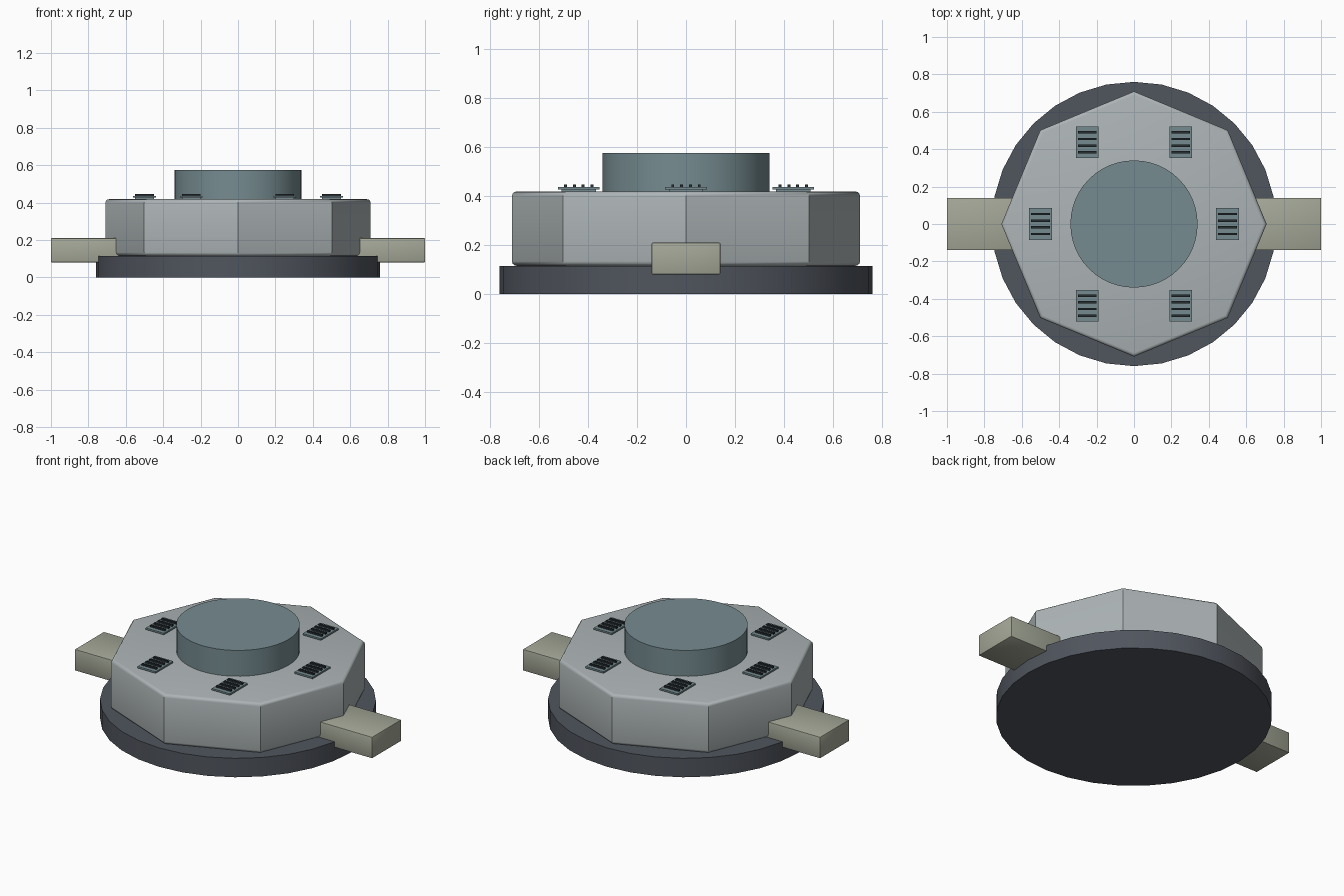
import bpy
import bmesh
import math
from mathutils import Matrix

cube = bpy.data.objects.get("Cube")
if cube:
    bpy.data.objects.remove(cube, do_unlink=True)


def material(name, rgb):
    m = bpy.data.materials.new(name)
    m.use_nodes = True
    m.diffuse_color = (*rgb, 1)
    m.node_tree.nodes["Principled BSDF"].inputs["Base Color"].default_value = (*rgb, 1)
    return m


light_grey = material("light grey", (0.42, 0.46, 0.47))
dark_slate = material("dark slate", (0.08, 0.09, 0.11))
teal_grey = material("teal grey", (0.18, 0.26, 0.28))
khaki = material("khaki grey", (0.37, 0.39, 0.31))
near_black = material("near black", (0.02, 0.026, 0.03))


def finish(name, bm, mat, smooth=True):
    mesh = bpy.data.meshes.new(name)
    bm.to_mesh(mesh)
    bm.free()
    mesh.materials.append(mat)
    ob = bpy.data.objects.new(name, mesh)
    bpy.context.collection.objects.link(ob)
    if smooth:
        bpy.ops.object.select_all(action="DESELECT")
        ob.select_set(True)
        bpy.context.view_layer.objects.active = ob
        bpy.ops.object.shade_smooth_by_angle(angle=math.radians(32))
    return ob


def disc(name, radius, bottom, top, sides, mat, rim=0):
    bm = bmesh.new()
    bmesh.ops.create_cone(bm, cap_ends=True, segments=sides, radius1=radius, radius2=radius,
                          depth=top - bottom, matrix=Matrix.Translation((0, 0, (top + bottom) / 2)))
    if rim:
        # round only the top and bottom rims, the upright corners stay crisp
        edges = [e for e in bm.edges if abs(e.verts[0].co.z - e.verts[1].co.z) < 0.001]
        bmesh.ops.bevel(bm, geom=edges, offset=rim, segments=3, profile=0.5, affect="EDGES")
    return finish(name, bm, mat)


def box(name, centre, size, mat, bevel=0):
    bm = bmesh.new()
    bmesh.ops.create_cube(bm, size=1, matrix=Matrix.Translation(centre) @ Matrix.Diagonal((*size, 1)))
    if bevel:
        bmesh.ops.bevel(bm, geom=bm.edges[:], offset=bevel, segments=2, profile=0.5, affect="EDGES")
    return finish(name, bm, mat, smooth=bool(bevel))


# Stacked body
disc("base_disc", 0.76, 0, 0.115, 32, dark_slate)
disc("octagonal_body", 0.709, 0.115, 0.418, 8, light_grey, rim=0.018)
disc("top_drum", 0.34, 0.40, 0.575, 48, teal_grey)

# Side arms
for side, sx in (("left", 1), ("right", -1)):
    box(side + "_arm", (sx * 0.775, 0, 0.145), (0.45, 0.28, 0.13), khaki, bevel=0.005)

# Six vents around the drum, each with four slats
spots = [(sx * x, y) for sx in (-1, 1) for x, y in ((0.25, 0.437), (0.5, 0), (0.25, -0.437))]
for i, (x, y) in enumerate(spots, 1):
    box(f"vent_foot_{i}", (x, y, 0.421), (0.10, 0.14, 0.012), teal_grey)
    box(f"vent_plate_{i}", (x, y, 0.431), (0.122, 0.17, 0.01), teal_grey)
    for k in range(4):
        offset = (k - 1.5) * 0.036
        box(f"vent_{i}_slat_{k + 1}", (x, y + offset, 0.44), (0.1, 0.012, 0.012), near_black)
